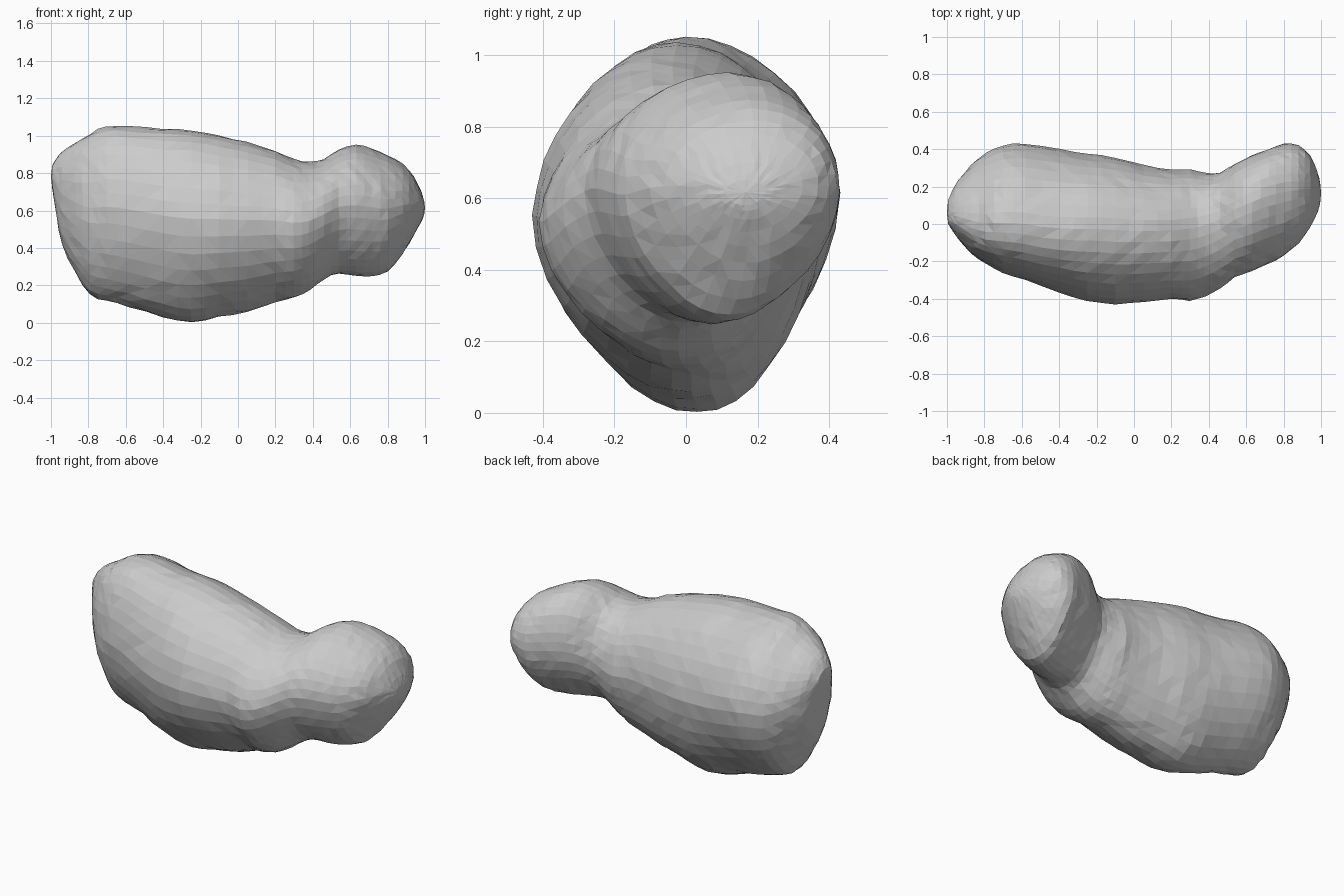
import bpy, bmesh, random
from math import sin, cos, pi
from mathutils import Vector

if "Cube" in bpy.data.objects:
    bpy.data.objects.remove(bpy.data.objects["Cube"])

random.seed(4)

# Sections along the length: x, top z, bottom z, back y, front y
SECTIONS = [
    (-0.993, .84, .72, .13, .00),
    (-0.97, .88, .57, .18, -.035),
    (-0.94, .915, .42, .235, -.08),
    (-0.87, .96, .27, .315, -.16),
    (-0.79, 1.01, .15, .38, -.215),
    (-0.70, 1.05, .115, .42, -.26),
    (-0.58, 1.05, .085, .43, -.30),
    (-0.40, 1.035, .03, .40, -.365),
    (-0.25, 1.03, .00, .375, -.41),
    (-0.10, 1.00, .03, .355, -.43),
    (0.05, .965, .06, .315, -.415),
    (0.20, .92, .11, .29, -.40),
    (0.30, .875, .135, .29, -.41),
    (0.38, .86, .175, .275, -.385),
    (0.46, .875, .235, .275, -.345),
    (0.54, .925, .26, .32, -.285),
    (0.63, .95, .25, .365, -.25),
    (0.72, .93, .25, .40, -.21),
    (0.80, .895, .275, .43, -.17),
    (0.88, .85, .37, .42, -.10),
    (0.94, .78, .465, .37, -.02),
    (0.98, .70, .54, .28, .06),
    (0.995, .65, .58, .22, .11),
]

# Section character: x, sideways lean of top, lean of underside, top and underside taper
LEAN = [
    (-1.0, -.02, -.01, .03, .06),
    (-0.8, -.08, -.03, .06, .18),
    (-0.5, -.06, -.01, .09, .20),
    (-0.2, .00, .06, .09, .16),
    (0.2, .02, .07, .06, .14),
    (0.45, .06, .02, .06, .14),
    (0.7, .06, -.01, -.03, .24),
    (1.0, .00, .00, .00, .10),
]
SIDES = 36


def spline(p0, p1, p2, p3, t):
    """Catmull-Rom blend of four sections."""
    return [0.5 * (2 * b + (c - a) * t + (2 * a - 5 * b + 4 * c - d) * t * t
                   + (3 * b - a - 3 * c + d) * t ** 3)
            for a, b, c, d in zip(p0, p1, p2, p3)]


def resample(keys, steps):
    rings = []
    for i in range(len(keys) - 1):
        quad = [keys[min(max(i + k, 0), len(keys) - 1)] for k in (-1, 0, 1, 2)]
        rings += [spline(*quad, s / steps) for s in range(steps)]
    return rings + [list(keys[-1])]


def lean_at(x):
    for a, b in zip(LEAN, LEAN[1:]):
        if x <= b[0]:
            t = (x - a[0]) / (b[0] - a[0])
            return [p + (q - p) * t for p, q in zip(a[1:], b[1:])]
    return LEAN[-1][1:]


def ring_points(x, top, bottom, back, front):
    """Leaning egg section, narrower towards the underside."""
    cy, hy = (back + front) / 2, (back - front) / 2
    cz = bottom + (top - bottom) * 0.54
    lean_top, lean_bottom, taper_top, taper = lean_at(x)
    size = min(1, 4 * hy)
    for i in range(SIDES):
        a = 2 * pi * i / SIDES
        c, s = cos(a), sin(a)
        rough = 1 + random.uniform(-.008, .008)
        if s > 0:
            height, width = top - cz, 1 - taper_top * s
            shift = lean_top * s * s
        else:
            height, width = cz - bottom, 1 - taper * (-s) ** 1.5
            shift = lean_bottom * s * s
        yield Vector((x + random.uniform(-.004, .004) * size,
                      cy + c * hy * width * rough + shift,
                      max(0, cz + s * height * rough)))


# Lofted lumpy body with a neck and a smaller end lobe
bm = bmesh.new()
rings = [[bm.verts.new(p) for p in ring_points(*r)] for r in resample(SECTIONS, 2)]
for a, b in zip(rings, rings[1:]):
    for i in range(SIDES):
        j = (i + 1) % SIDES
        bm.faces.new((a[i], a[j], b[j], b[i]))

# Rounded end caps
for ring, x in ((rings[0], -1.0), (rings[-1], 1.0)):
    mid = sum((v.co for v in ring), Vector()) / SIDES
    pole = bm.verts.new((x, mid.y, mid.z))
    for i in range(SIDES):
        bm.faces.new((ring[i], ring[(i + 1) % SIDES], pole))

bmesh.ops.triangulate(bm, faces=bm.faces[:])
bmesh.ops.recalc_face_normals(bm, faces=bm.faces[:])
mesh = bpy.data.meshes.new("lumpy_body")
bm.to_mesh(mesh)
bm.free()
body = bpy.data.objects.new("lumpy_body", mesh)
bpy.context.collection.objects.link(body)
